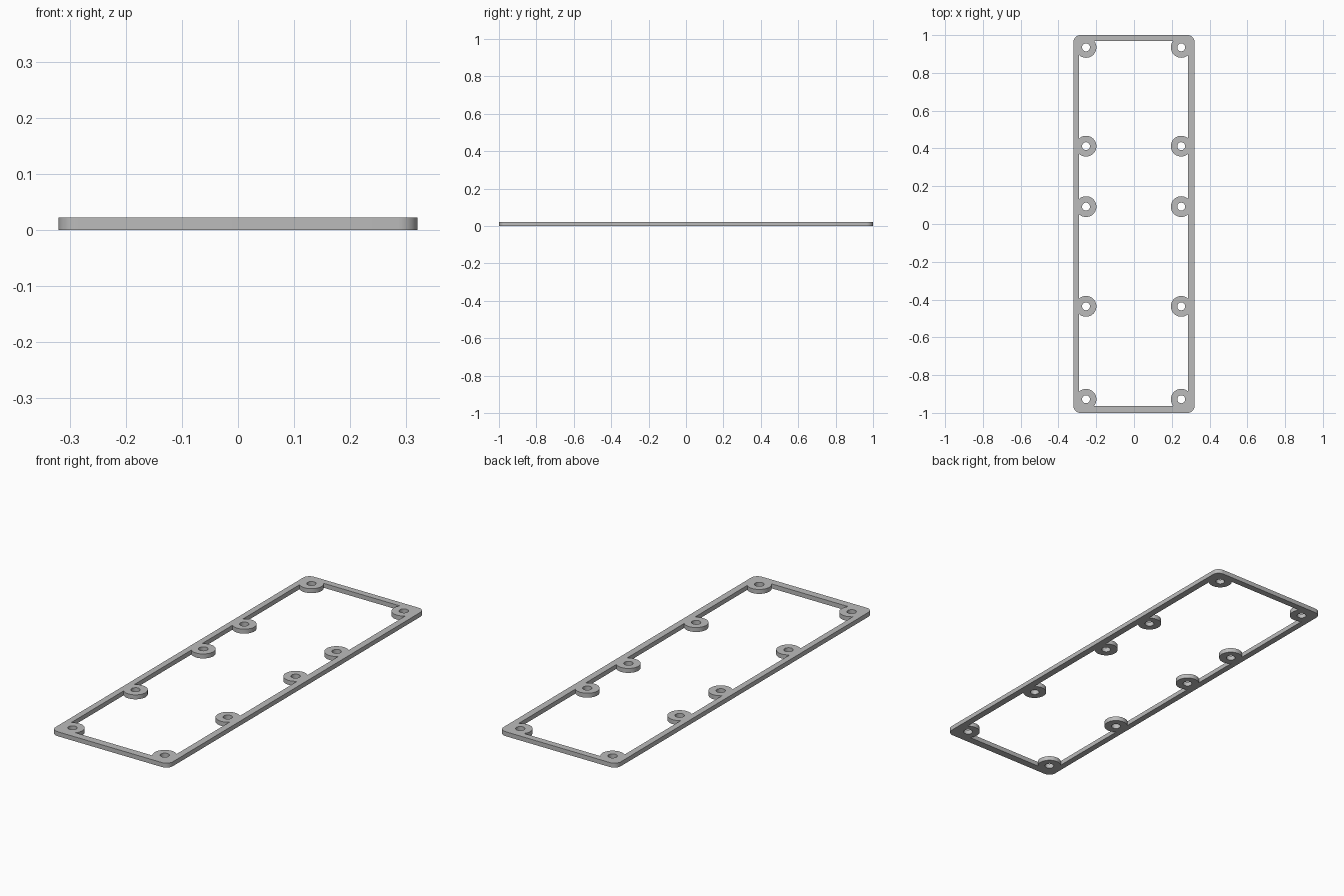
import bpy
import bmesh
from math import radians
from mathutils import Matrix

if "Cube" in bpy.data.objects:
    bpy.data.objects.remove(bpy.data.objects["Cube"])

THICK = 0.022
LUG_X = (-0.254, 0.25)
LUG_Y = (0.935, 0.412, 0.092, -0.436, -0.928)

grey = bpy.data.materials.new("plain_grey")
grey.use_nodes = True
grey.diffuse_color = (0.5, 0.5, 0.5, 1)
grey.node_tree.nodes["Principled BSDF"].inputs["Base Color"].default_value = (0.5, 0.5, 0.5, 1)


def add_object(name, bm):
    mesh = bpy.data.meshes.new(name)
    bm.to_mesh(mesh)
    bm.free()
    obj = bpy.data.objects.new(name, mesh)
    bpy.context.collection.objects.link(obj)
    return obj


def box(name, x0, x1, y0, y1, z0, z1, corner=0):
    """Box with optionally rounded upright edges."""
    bm = bmesh.new()
    bmesh.ops.create_cube(bm, size=1)
    for v in bm.verts:
        v.co = (x1 if v.co.x > 0 else x0, y1 if v.co.y > 0 else y0, z1 if v.co.z > 0 else z0)
    if corner:
        upright = [e for e in bm.edges if abs(e.verts[0].co.z - e.verts[1].co.z) > 0.001]
        bmesh.ops.bevel(bm, geom=upright, offset=corner, segments=8, profile=0.5, affect="EDGES")
    return add_object(name, bm)


def lug_cylinders(name, radius, height):
    """One cylinder at each screw position."""
    bm = bmesh.new()
    for x in LUG_X:
        for y in LUG_Y:
            bmesh.ops.create_cone(bm, cap_ends=True, segments=40, radius1=radius, radius2=radius,
                                  depth=height, matrix=Matrix.Translation((x, y, THICK / 2)))
    return add_object(name, bm)


def subtract(target, cutter):
    """Cut one object out of another and discard the cutter."""
    cutter.hide_render = True
    mod = target.modifiers.new("cut", "BOOLEAN")
    mod.operation = "DIFFERENCE"
    mod.solver = "EXACT"
    mod.object = cutter
    bpy.context.view_layer.update()
    graph = bpy.context.evaluated_depsgraph_get()
    target_mesh = bpy.data.meshes.new_from_object(target.evaluated_get(graph))
    target.modifiers.clear()
    target.data = target_mesh
    bpy.data.objects.remove(cutter)


# Central opening, leaving round lugs along its rim
opening = box("opening_cutter", -0.29, 0.287, -0.963, 0.968, -0.1, 0.1)
subtract(opening, lug_cylinders("lug_cutter", 0.055, 0.5))

# Flat plate with rounded corners, opened up and drilled
frame = box("gasket_frame", -0.32, 0.32, -1, 1, 0, THICK, corner=0.035)
subtract(frame, opening)
subtract(frame, lug_cylinders("hole_cutter", 0.021, 0.3))
frame.data.materials.clear()
frame.data.materials.append(grey)

# Smooth curved walls, crisp rims
bpy.ops.object.select_all(action="DESELECT")
frame.select_set(True)
bpy.context.view_layer.objects.active = frame
bpy.ops.object.shade_smooth_by_angle(angle=radians(30))
